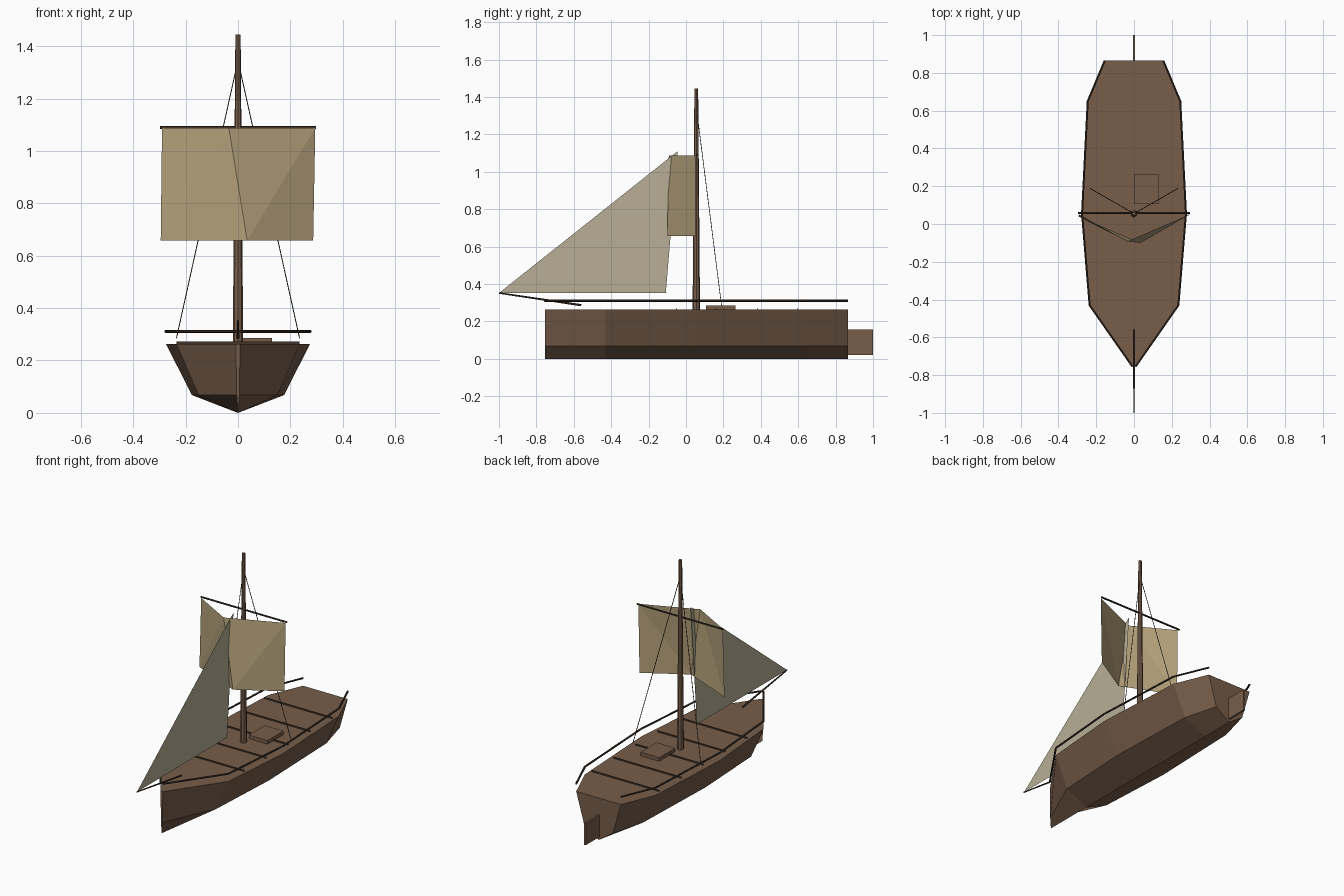
import bpy, bmesh
from mathutils import Vector

if "Cube" in bpy.data.objects:
    bpy.data.objects.remove(bpy.data.objects["Cube"])


def material(name, rgb):
    m = bpy.data.materials.new(name)
    lin = [(c / 255 / 12.92) if c < 10 else ((c / 255 + 0.055) / 1.055) ** 2.4 for c in rgb]
    m.diffuse_color = (*lin, 1)
    m.use_nodes = True
    m.node_tree.nodes["Principled BSDF"].inputs["Base Color"].default_value = m.diffuse_color
    return m


WOOD = material("brown wood", (120, 94, 74))
DARK = material("dark wood", (66, 52, 42))
CANVAS = material("tan canvas", (182, 163, 124))
PALE = material("pale canvas", (184, 175, 150))


def mesh_object(name, verts, faces, mat):
    me = bpy.data.meshes.new(name)
    me.from_pydata(verts, [], faces)
    bm = bmesh.new()
    bm.from_mesh(me)
    bmesh.ops.recalc_face_normals(bm, faces=bm.faces)
    bm.to_mesh(me)
    bm.free()
    me.materials.append(mat)
    ob = bpy.data.objects.new(name, me)
    bpy.context.collection.objects.link(ob)
    return ob


def box(name, lo, hi, mat):
    verts = [(x, y, z) for x in (lo[0], hi[0]) for y in (lo[1], hi[1]) for z in (lo[2], hi[2])]
    faces = [(0, 1, 3, 2), (4, 6, 7, 5), (0, 4, 5, 1), (2, 3, 7, 6), (0, 2, 6, 4), (1, 5, 7, 3)]
    return mesh_object(name, verts, faces, mat)


def pole(name, a, b, r1, r2, mat, sides=6):
    """Tapered round bar from a to b."""
    a, b = Vector(a), Vector(b)
    bpy.ops.mesh.primitive_cone_add(vertices=sides, radius1=r1, radius2=r2,
                                    depth=(b - a).length, location=(a + b) / 2)
    ob = bpy.context.object
    ob.name = name
    ob.rotation_euler = (b - a).to_track_quat('Z', 'Y').to_euler()
    ob.data.materials.append(mat)
    return ob


# Hull: stations (y, half width), each a five-point section
MID = 0.055
stations = [(-0.755, 0.008), (-0.43, 0.235), (MID, 0.275), (0.65, 0.245), (0.865, 0.155)]
verts, faces = [], []
for y, w in stations:
    verts += [(-w, y, 0.263), (-w * 0.64, y, 0.068), (0, y, 0), (w * 0.64, y, 0.068), (w, y, 0.263)]
for s in range(len(stations) - 1):
    for i in range(5):
        j = (i + 1) % 5
        faces.append((s * 5 + i, s * 5 + j, s * 5 + 5 + j, s * 5 + 5 + i))
faces += [(0, 1, 2, 3, 4), (20, 21, 22, 23, 24)]
mesh_object("hull", verts, faces, WOOD)

# Rudder and deck hatch
box("rudder", (-0.006, 0.86, 0.02), (0.006, 1.0, 0.157), WOOD)
box("hatch", (0, 0.107, 0.263), (0.13, 0.265, 0.286), WOOD)

# Upright plank seams across the deck
for k in range(5):
    y = -0.27 + 0.217 * k
    box("deck_seam", (-0.235, y - 0.001, 0.262), (0.235, y + 0.001, 0.272), DARK)

# Rails above the deck edge and mast stays
for side in (-1, 1):
    for (y0, w0), (y1, w1) in zip(stations, stations[1:]):
        pole("rail", (side * w0, y0, 0.311), (side * w1, y1, 0.311), 0.006, 0.006, DARK)
    pole("stay", (0, MID, 1.345), (side * 0.235, 0.19, 0.285), 0.002, 0.002, DARK, 4)

# Mast, yard and bowsprit
pole("mast", (0, MID, 0.263), (0, MID, 1.445), 0.02, 0.01, WOOD, 8)
pole("yard", (-0.297, MID + 0.003, 1.09), (0.297, MID + 0.003, 1.09), 0.006, 0.006, DARK)
pole("bowsprit", (0, -0.56, 0.287), (0, -1.0, 0.352), 0.006, 0.004, DARK)

# Square sail folded forward along a slanted crease
mesh_object("square_sail",
            [(-0.29, 0.05, 1.088), (-0.035, -0.092, 1.088), (0.295, 0.05, 1.088),
             (-0.295, 0.04, 0.658), (0.035, -0.1, 0.658), (0.287, 0.05, 0.658)],
            [(0, 3, 1), (3, 4, 1), (1, 4, 2), (4, 5, 2)], CANVAS)

# Triangular foresail
mesh_object("foresail", [(0, -1.0, 0.352), (0, -0.108, 0.352), (0, -0.045, 1.11)], [(0, 1, 2)], PALE)
